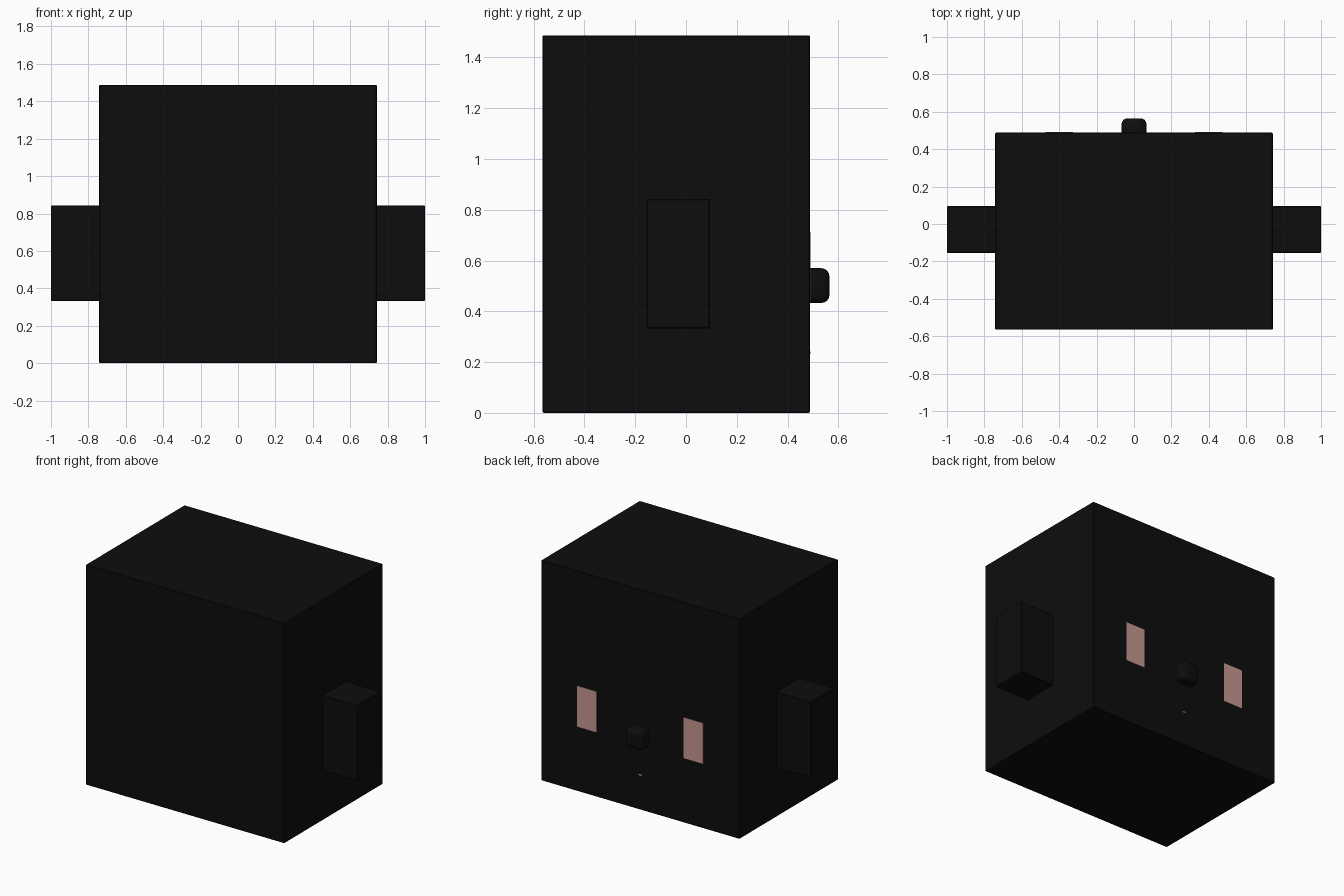
import bpy

if "Cube" in bpy.data.objects:
    bpy.data.objects.remove(bpy.data.objects["Cube"])

def material(name, rgb):
    m = bpy.data.materials.new(name)
    m.diffuse_color = (*rgb, 1)
    m.use_nodes = True
    m.node_tree.nodes["Principled BSDF"].inputs["Base Color"].default_value = m.diffuse_color
    return m

black = material("black", (0.004, 0.004, 0.004))
pink = material("dusty pink", (0.56, 0.31, 0.28))

def box(name, lo, hi, mat, bevel=0, segments=1):
    """Box between two corners, with optional rounded edges."""
    bpy.ops.mesh.primitive_cube_add(size=1, location=[(a + b) / 2 for a, b in zip(lo, hi)])
    ob = bpy.context.object
    ob.name = name
    ob.scale = [b - a for a, b in zip(lo, hi)]
    bpy.ops.object.transform_apply(location=False, rotation=False, scale=True)
    ob.data.materials.append(mat)
    if bevel:
        mod = ob.modifiers.new("rounded edges", 'BEVEL')
        mod.width, mod.segments = bevel, segments
        bpy.ops.object.modifier_apply(modifier=mod.name)
    return ob

BACK = 0.488  # plane of the face

# Boxy head
box("head", (-0.742, -0.565, 0), (0.742, BACK, 1.487), black, 0.004)

# Ears and eyes on both sides
for side, s in (("left", -1), ("right", 1)):
    x0, x1 = sorted((s * 0.73, s * 1.0))
    box(side + "_ear", (x0, -0.155, 0.332), (x1, 0.095, 0.843), black, 0.004)
    x0, x1 = sorted((s * 0.325, s * 0.472))
    box(side + "_eye", (x0, BACK - 0.003, 0.437), (x1, BACK + 0.003, 0.712), pink)

# Rounded nose
box("nose", (-0.067, 0.43, 0.433), (0.067, 0.565, 0.570), black, 0.032, 4)
bpy.ops.object.shade_smooth_by_angle()

# Tiny mouth mark
box("mouth", (-0.011, BACK - 0.003, 0.232), (0.011, BACK + 0.003, 0.241), pink)
